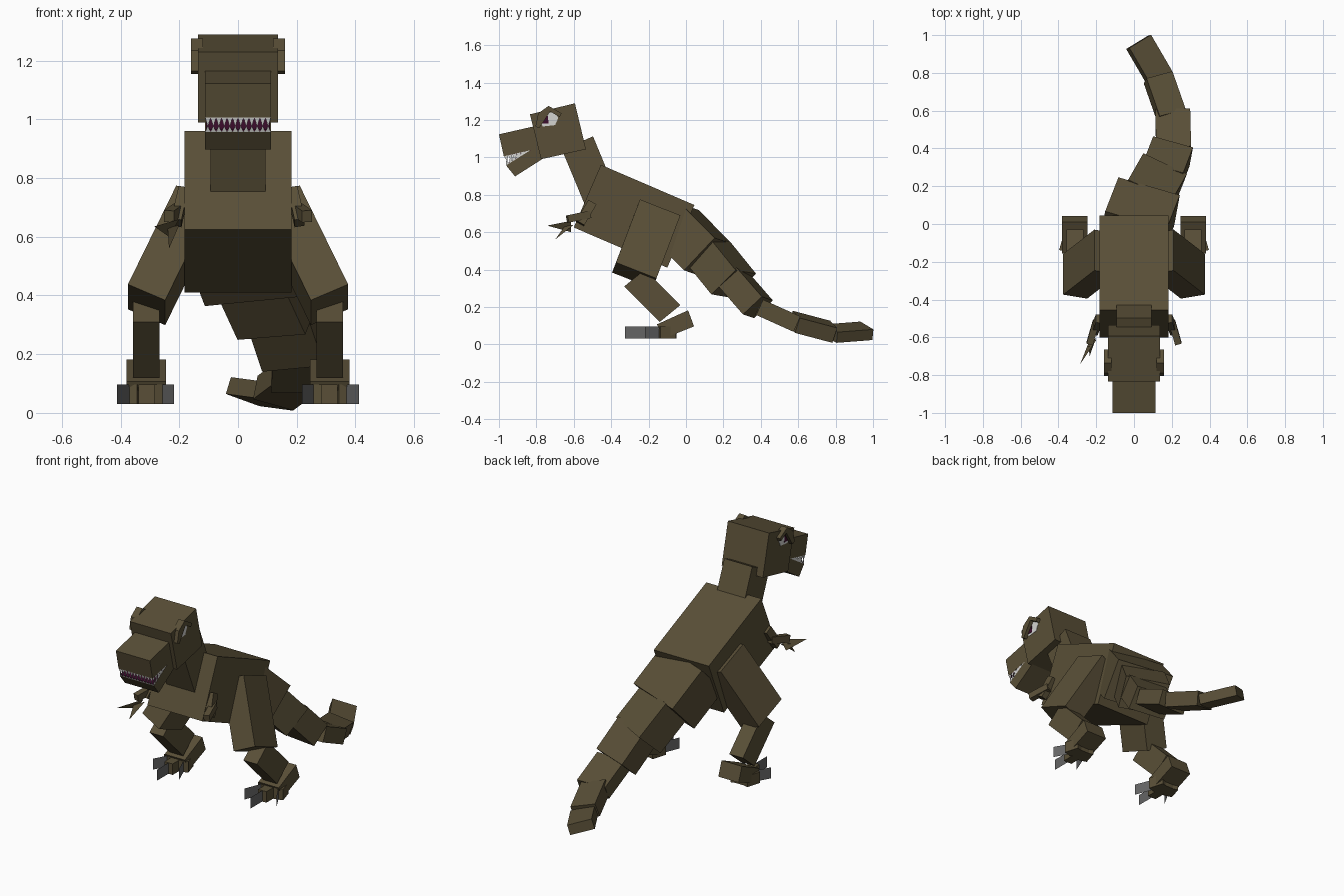
import bpy, bmesh
from mathutils import Vector as V

if "Cube" in bpy.data.objects:
    bpy.data.objects.remove(bpy.data.objects["Cube"])


def material(name, r, g, b):
    m = bpy.data.materials.new(name)
    m.diffuse_color = (r, g, b, 1)
    m.use_nodes = True
    m.node_tree.nodes["Principled BSDF"].inputs["Base Color"].default_value = m.diffuse_color
    return m


HIDE = material("brown hide", 0.100, 0.078, 0.038)
CLAW = material("claw grey", 0.13, 0.13, 0.13)
WHITE = material("tooth white", 0.66, 0.66, 0.64)
MOUTH = material("dark maroon", 0.045, 0.004, 0.025)


def mesh(name, verts, faces, mat):
    bm = bmesh.new()
    vs = [bm.verts.new(v) for v in verts]
    for f in faces:
        bm.faces.new([vs[i] for i in f])
    bmesh.ops.recalc_face_normals(bm, faces=bm.faces)
    me = bpy.data.meshes.new(name)
    bm.to_mesh(me)
    bm.free()
    me.materials.append(mat)
    ob = bpy.data.objects.new(name, me)
    bpy.context.collection.objects.link(ob)
    return ob


def prism(name, profile, x0, x1, mat=HIDE):
    """Side profile in (y, z), extruded between two x positions."""
    n = len(profile)
    verts = [(x, y, z) for x in (x0, x1) for y, z in profile]
    faces = [list(range(n)), list(range(n, 2 * n))]
    faces += [[i, (i + 1) % n, n + (i + 1) % n, n + i] for i in range(n)]
    return mesh(name, verts, faces, mat)


def block(name, o, a, b, c, mat=HIDE):
    """Box from a corner and three edge vectors."""
    o, a, b, c = V(o), V(a), V(b), V(c)
    verts = [o + a * i + b * j + c * k for k in (0, 1) for j in (0, 1) for i in (0, 1)]
    faces = [(0, 1, 3, 2), (4, 5, 7, 6), (0, 1, 5, 4), (2, 3, 7, 6), (0, 2, 6, 4), (1, 3, 7, 5)]
    return mesh(name, verts, faces, mat)


def limb(name, start, end, w, h, right=(1, 0, 0), mat=HIDE):
    """Box hung below the centre line of its top face."""
    start, end = V(start), V(end)
    d = end - start
    r = V(right)
    r = (r - d * (r.dot(d) / d.dot(d))).normalized()
    up = r.cross(d).normalized()
    return block(name, start - r * w / 2, d, r * w, -up * h, mat)


def teeth(name, a, b, n, point):
    """Row of flat triangular teeth between two points."""
    a, b, point = V(a), V(b), V(point)
    verts, faces = [], []
    for i in range(n):
        p, q = a.lerp(b, i / n), a.lerp(b, (i + 1) / n)
        verts += [p, q, (p + q) / 2 + point]
        faces.append((3 * i, 3 * i + 1, 3 * i + 2))
    return mesh(name, verts, faces, WHITE)


# Body, neck and skull
prism("body", [(-.455, .96), (.045, .745), (-.10, .41), (-.60, .625)], -.183, .183)
prism("neck", [(-.497, 1.112), (-.663, 1.04), (-.53, .72), (-.364, .79)], -.093, .093)
prism("skull", [(-.594, 1.289), (-.535, 1.043), (-.775, .99), (-.834, 1.23)], -.137, .137)

# Jaws, with the mouth lining as thin plates
prism("upper_jaw", [(-1.0, 1.123), (-.775, 1.174), (-.748, 1.057), (-.974, 1.006)], -.113, .113)
prism("lower_jaw", [(-.962, .957), (-.78, 1.07), (-.735, 1.012), (-.914, .898)], -.113, .113)
prism("palate", [(-.97, 1.007), (-.76, 1.054), (-.76, 1.049), (-.97, 1.002)], -.109, .109, MOUTH)
prism("tongue", [(-.958, .960), (-.80, 1.058), (-.80, 1.064), (-.958, .966)], -.109, .109, MOUTH)

# Teeth along the front and both sides
down, up = (.008, 0, 0), None
down, up = V((0, .007, -.032)), V((0, -.010, .022))
teeth("upper_front_teeth", (-.112, -.973, 1.006), (.112, -.973, 1.006), 12, down)
teeth("lower_front_teeth", (-.112, -.961, .957), (.112, -.961, .957), 12, up)
for s, side in ((1, "right"), (-1, "left")):
    x = s * .112
    teeth(side + "_upper_teeth", (x, -.973, 1.006), (x, -.80, 1.045), 8, down)
    teeth(side + "_lower_teeth", (x, -.961, .957), (x, -.84, 1.032), 7, up)

    # Eye plates and brow ridges
    prism(side + "_eye", [(-.745, 1.235), (-.70, 1.245), (-.683, 1.21), (-.70, 1.172), (-.765, 1.165), (-.785, 1.19)],
          s * .134, s * .139, WHITE)
    prism(side + "_pupil", [(-.765, 1.222), (-.738, 1.222), (-.735, 1.18), (-.768, 1.18)],
          s * .134, s * .141, MOUTH)
    prism(side + "_front_brow", [(-.735, 1.275), (-.72, 1.255), (-.785, 1.155), (-.805, 1.165), (-.79, 1.235)],
          s * .12, s * .16)
    prism(side + "_rear_brow", [(-.735, 1.275), (-.665, 1.235), (-.675, 1.215), (-.735, 1.25)],
          s * .12, s * .16)

    # Small arms
    limb(side + "_upper_arm", (s * .185, -.48, .745), (s * .21, -.545, .635), .035, .05)
    limb(side + "_forearm", (s * .20, -.51, .675), (s * .235, -.63, .65), .035, .04)

    # Splayed thigh, shin and heel
    block(side + "_thigh", (s * .21, -.246, .775), (s * .165, -.128, -.337),
          (0, .216, -.085), (-s * .127, -.021, -.054))
    prism(side + "_shin", [(-.33, .31), (-.22, .40), (-.03, .21), (-.14, .12)], s * .267, s * .358)
    prism(side + "_foot", [(-.155, .107), (.011, .182), (.043, .096), (-.118, .032)], s * .245, s * .38)

    # Three toes, each ending in a thin upright claw
    for toe, base, mid, tip in (("inner", (.285, -.06), (.258, -.15), (.218, -.25)),
                                ("middle", (.312, -.06), (.312, -.215), (.312, -.326)),
                                ("outer", (.345, -.06), (.37, -.145), (.412, -.22))):
        b, m, t = [(s * p[0], p[1], .096) for p in (base, mid, tip)]
        limb(side + "_" + toe + "_toe", b, m, .055, .066, (-1, 0, 0))
        mesh(side + "_" + toe + "_claw",
             [m, t, (t[0], t[1], .03), (m[0], m[1], .03)], [(0, 1, 2, 3)], CLAW)

# Flat fingers on the left hand
mesh("left_upper_finger", [(-.20, -.615, .66), (-.235, -.615, .60), (-.285, -.742, .635)], [(0, 1, 2)], HIDE)
mesh("left_lower_finger", [(-.20, -.60, .64), (-.24, -.65, .63), (-.235, -.70, .56)], [(0, 1, 2)], HIDE)

# Tail: start, end, width, height and rightward direction of each block
tail = [((.01, .02, .735), (.08, .20, .553), .34, .24, (.34, -.10, .035)),
        ((.085, .18, .56), (.165, .32, .387), .256, .19, (.227, -.115, .026)),
        ((.155, .30, .40), (.207, .435, .245), .22, .14, (.215, -.05, .01)),
        ((.21, .41, .24), (.205, .61, .15), .185, .09, (1, 0, 0)),
        ((.205, .59, .16), (.135, .79, .107), .147, .085, (.14, .04, -.04)),
        ((.145, .775, .086), (.033, .967, .101), .14, .06, (.127, .065, -.045))]
for i, (a, b, w, h, r) in enumerate(tail):
    limb("tail_block_%d" % (i + 1), a, b, w, h, r)
